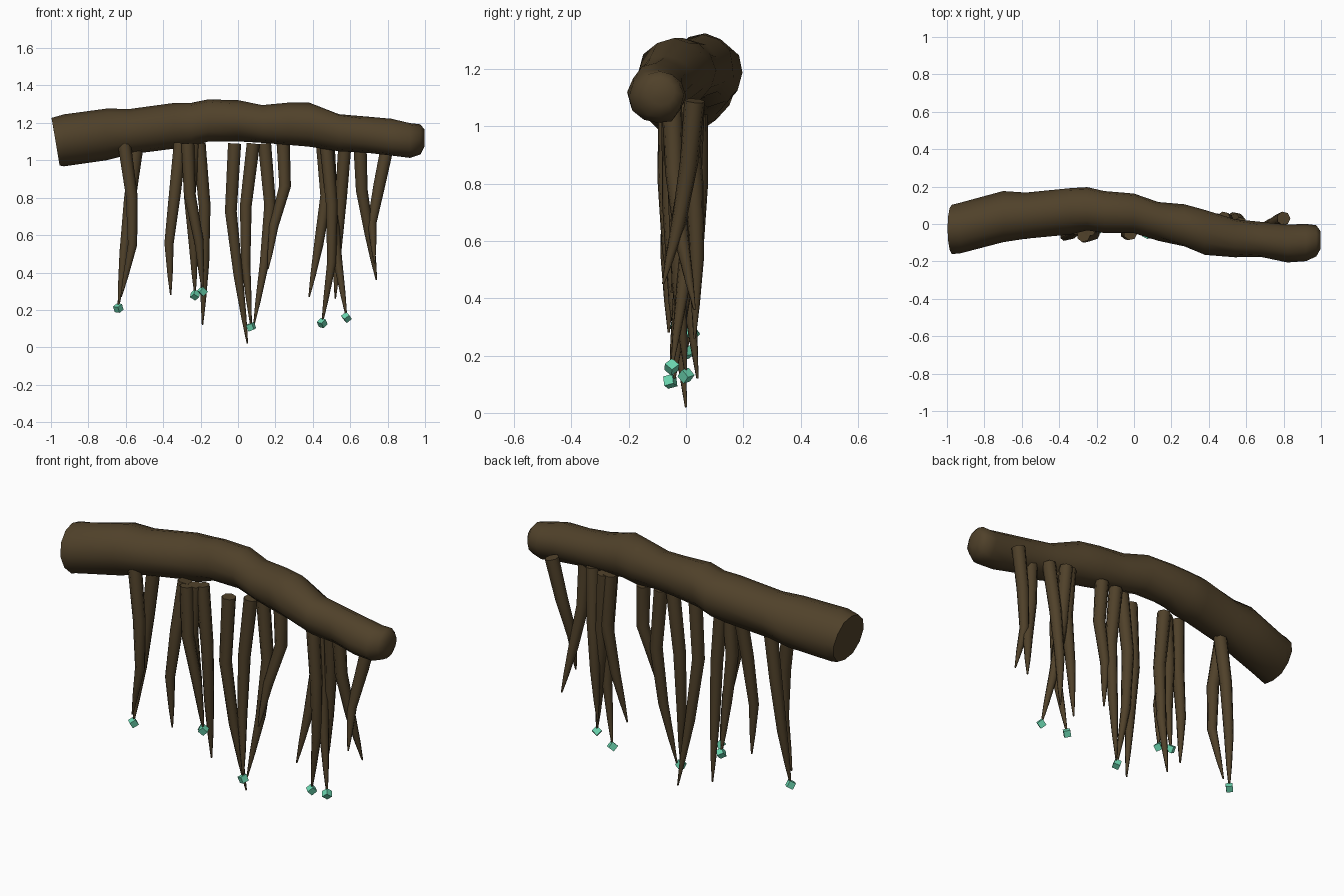
import bpy, bmesh, math, random
from mathutils import Vector, Euler

random.seed(4)
cube = bpy.data.objects.get("Cube")
if cube:
    bpy.data.objects.remove(cube)


def material(name, rgb):
    m = bpy.data.materials.new(name)
    m.use_nodes = True
    m.diffuse_color = (*rgb, 1)
    bsdf = next(n for n in m.node_tree.nodes if n.type == 'BSDF_PRINCIPLED')
    bsdf.inputs["Base Color"].default_value = (*rgb, 1)
    bsdf.inputs["Roughness"].default_value = 0.9
    return m


bark = material("dark bark", (0.08, 0.053, 0.023))
green = material("green crystal", (0.15, 0.68, 0.44))


def finish(bm, name, mat):
    bmesh.ops.recalc_face_normals(bm, faces=bm.faces)
    mesh = bpy.data.meshes.new(name)
    bm.to_mesh(mesh)
    bm.free()
    mesh.materials.append(mat)
    ob = bpy.data.objects.new(name, mesh)
    bpy.context.collection.objects.link(ob)
    return ob


def circle(sides):
    """Unit circle as cosine and sine pairs."""
    angles = [math.tau * i / sides for i in range(sides)]
    return [(math.cos(a), math.sin(a)) for a in angles]


def tube(name, rings):
    """Skin a list of rings, close both ends and shade the bark smooth."""
    bm = bmesh.new()
    loops = [[bm.verts.new(p) for p in ring] for ring in rings]
    for a, b in zip(loops, loops[1:]):
        for i in range(len(a)):
            bm.faces.new((a[i - 1], a[i], b[i], b[i - 1]))
    bm.faces.new(loops[0])
    bm.faces.new(loops[-1])
    ob = finish(bm, name, bark)
    bpy.ops.object.select_all(action='DESELECT')
    ob.select_set(True)
    bpy.context.view_layer.objects.active = ob
    bpy.ops.object.shade_smooth_by_angle(angle=math.radians(55))


# Gnarled log: centre x, y, z and radius of each section
sections = [
    (-.975, -.025, 1.1, .13), (-.93, -.018, 1.105, .135),
    (-.7, .037, 1.14, .134), (-.58, .043, 1.15, .12),
    (-.34, .073, 1.183, .123), (-.25, .08, 1.188, .118),
    (-.16, .067, 1.211, .112), (0, .057, 1.212, .106),
    (.13, .018, 1.193, .103), (.27, -.01, 1.195, .113),
    (.38, -.042, 1.19, .119), (.54, -.073, 1.15, .1),
    (.68, -.083, 1.137, .094), (.82, -.103, 1.12, .098),
    (.92, -.1, 1.105, .096), (.975, -.09, 1.11, .08),
    (.998, -.085, 1.12, .045),
]
log_rings = []
for x, y, z, r in sections:
    # The thick end is cut at a slant
    slant = 0.022 if not log_rings else 0
    ring = []
    for c, s in circle(12):
        bump = r * random.uniform(0.96, 1.05)
        ring.append(Vector((x - slant * s, y + bump * c, z + bump * s)))
    log_rings.append(ring)
tube("log", log_rings)


def hanging_root(top_x, top_y, knee_x, bend_x, tip_x, tip_y, tip_z):
    """Tapered root from the log through two bends; returns its tip."""
    top = Vector((top_x, top_y, 1.09))
    tip = Vector((tip_x, tip_y, tip_z))
    knee, bend = top.lerp(tip, 0.34), top.lerp(tip, 0.66)
    knee.x, bend.x = knee_x, bend_x
    # Roots bow away from the middle of the row
    bow = math.copysign(0.018, top_y)
    knee.y += bow
    bend.y += bow
    path = [top, knee, bend, bend.lerp(tip, 0.6), tip]
    radii = [.037, .033, .026, .015, .004]
    rings = []
    for k, (p, r) in enumerate(zip(path, radii)):
        along = (path[min(k + 1, 4)] - path[max(k - 1, 0)]).normalized()
        u = along.cross(Vector((0, 1, 0))).normalized()
        v = along.cross(u)
        rings.append([p + r * (u * c + v * s) for c, s in circle(7)])
    tube("hanging_root", rings)
    return tip


def root_crystal(position):
    bm = bmesh.new()
    bmesh.ops.create_cube(bm, size=0.035)
    turn = Euler([random.uniform(0.2, 1.2) for _ in range(3)]).to_matrix()
    for vert in bm.verts:
        vert.co = turn @ vert.co + position
    finish(bm, "root_crystal", green)


# Bare roots: top x and y, knee x, bend x, tip x, y and z
bare_roots = [
    (-.61, -.03, -.57, -.565, -.625, -.03, .27),
    (-.31, -.02, -.34, -.37, -.36, -.06, .28),
    (-.21, -.01, -.18, -.18, -.19, .04, .12),
    (-.02, -.05, -.04, 0, .05, 0, .02),
    (.14, .02, .17, .14, .085, -.04, .12),
    (.24, .03, .25, .19, .16, -.05, .42),
    (.45, .02, .47, .43, .38, -.03, .27),
    (.57, 0, .55, .53, .52, .03, .26),
    (.65, -.05, .66, .7, .74, .03, .36),
    (.8, .03, .755, .715, .73, -.08, .45),
]
for root in bare_roots:
    hanging_root(*root)

# Roots with a crystal at the tip, in the same order of values
crystal_roots = [
    (-.54, .04, -.58, -.61, -.64, 0, .21),
    (-.27, -.06, -.26, -.21, -.19, -.03, .3),
    (-.24, -.03, -.26, -.24, -.23, .02, .28),
    (.08, 0, .04, .04, .07, -.055, .11),
    (.47, -.02, .5, .5, .45, 0, .13),
    (.48, .03, .5, .53, .58, -.05, .16),
]
for root in crystal_roots:
    root_crystal(hanging_root(*root))
